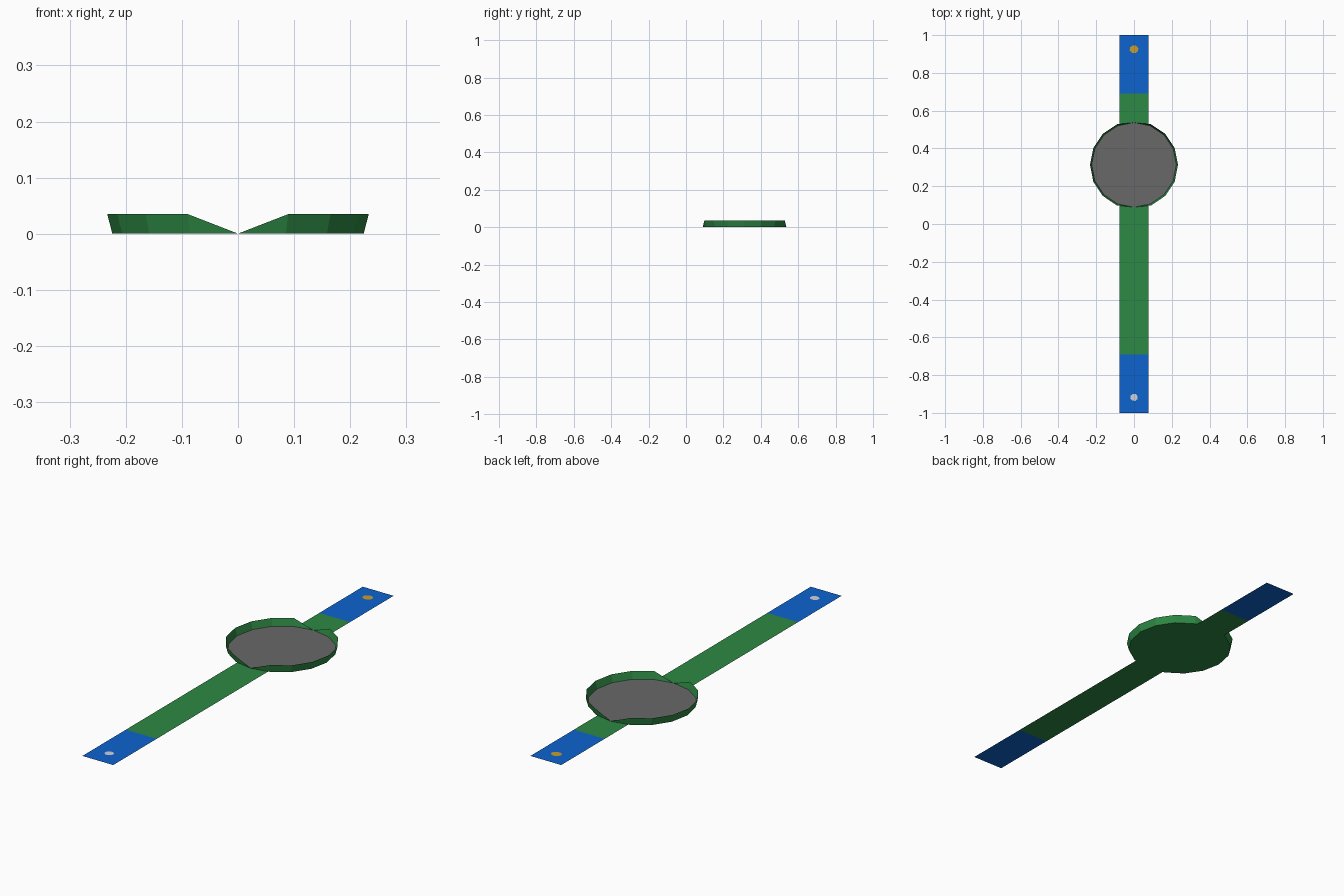
import bpy, math

if "Cube" in bpy.data.objects:
    bpy.data.objects.remove(bpy.data.objects["Cube"])

def material(name, rgb):
    m = bpy.data.materials.new(name)
    m.diffuse_color = (*rgb, 1)
    m.use_nodes = True
    m.node_tree.nodes["Principled BSDF"].inputs["Base Color"].default_value = m.diffuse_color
    return m

GREEN = material("green", (0.027, 0.25, 0.058))
BLUE = material("blue", (0.004, 0.125, 0.62))
GREY = material("grey", (0.14, 0.14, 0.14))
GOLD = material("gold", (0.58, 0.34, 0.03))
SILVER = material("silver", (0.62, 0.65, 0.72))

def build(name, verts, faces, mats, rule=None):
    me = bpy.data.meshes.new(name)
    me.from_pydata(verts, [], faces)
    for m in mats:
        me.materials.append(m)
    if rule:
        for p in me.polygons:
            p.material_index = rule(p)
    ob = bpy.data.objects.new(name, me)
    bpy.context.collection.objects.link(ob)
    return ob

def ring(n, rx, ry, cy, z, turn=0.0):
    return [(rx * math.cos(math.tau * i / n + turn),
             cy + ry * math.sin(math.tau * i / n + turn), z) for i in range(n)]

# Flat strap: green middle with blue ends
W = 0.077
ys = [-1, -0.69, 0.69, 1]
verts = [(sx * W, y, 0) for y in ys for sx in (-1, 1)]
faces = [(2*i, 2*i + 1, 2*i + 3, 2*i + 2) for i in range(3)]
build("strap", verts, faces, [GREEN, BLUE],
      lambda p: 1 if abs(p.center.y) > 0.69 else 0)

# Dish: flared 16-sided wall that drops to the base at the front and back
N, CY, Z0, H = 16, 0.313, 0.0004, 0.035
R0, R1 = 0.224, 0.233
low = ring(N, R0, R0, CY, Z0)
high = ring(N, R1, R1, CY, H)
for i in (N // 4, 3 * N // 4):
    high[i] = low[i]
walls = []
for i in range(N):
    j = (i + 1) % N
    if i in (N // 4, 3 * N // 4):
        walls.append((i, j, N + j))
    elif j in (N // 4, 3 * N // 4):
        walls.append((i, j, N + i))
    else:
        walls.append((i, j, N + j, N + i))
base = tuple(reversed(range(N)))
build("dish", low + high, walls + [base], [GREEN])

# Grey face lying inside the dish
build("dish_face", ring(N, R0, R0, CY, 0.0014), [tuple(range(N))], [GREY])

# Small stud on each end of the strap
for name, y, rx, ry, mat in (("gold_stud", 0.925, 0.024, 0.021, GOLD),
                             ("silver_stud", -0.918, 0.021, 0.019, SILVER)):
    build(name, ring(8, rx, ry, y, 0.001, 0.3), [tuple(range(8))], [mat])
